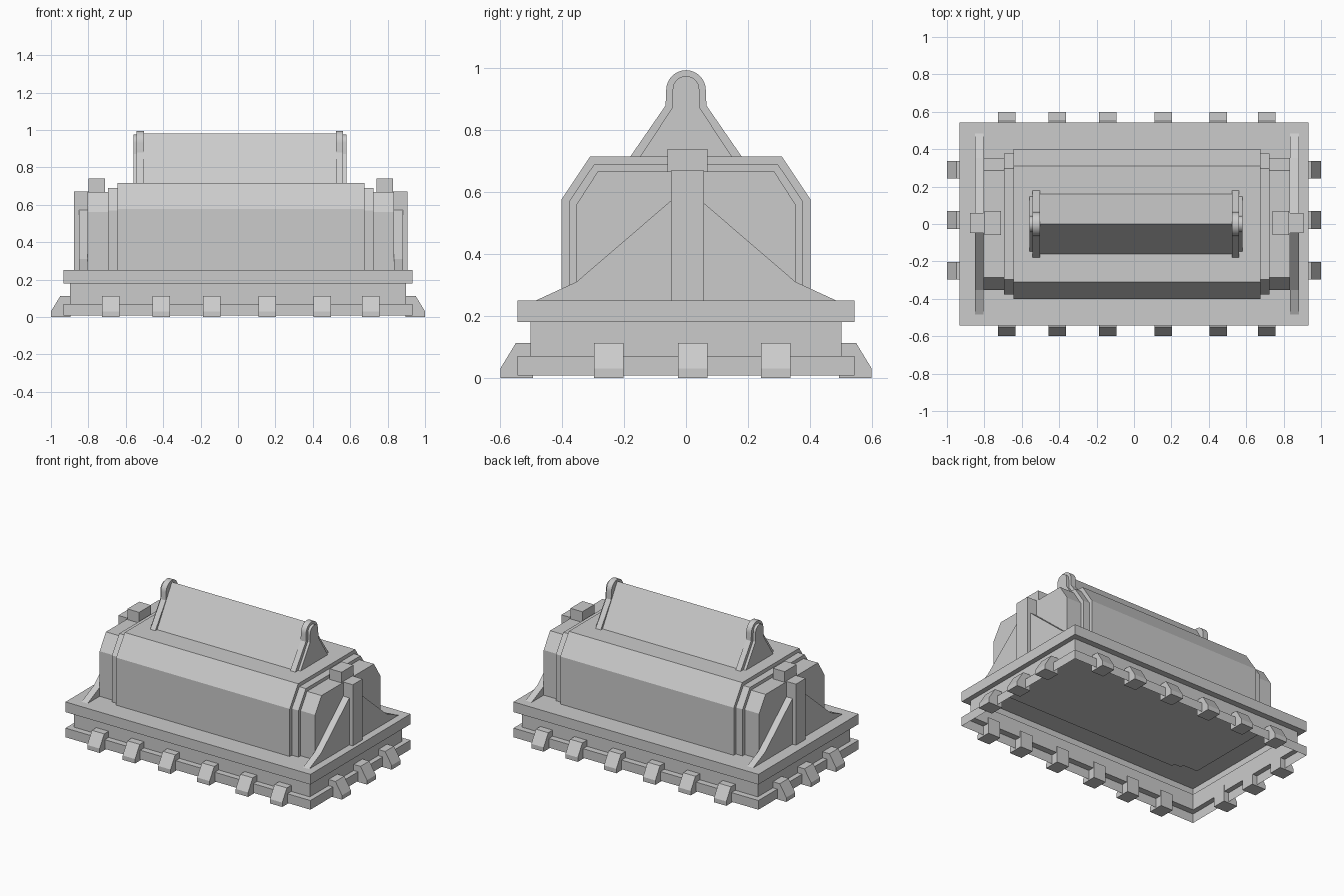
import bpy, bmesh, math
from mathutils import Vector

if "Cube" in bpy.data.objects:
    bpy.data.objects.remove(bpy.data.objects["Cube"])

GREY = (0.6, 0.6, 0.6, 1)
mat = bpy.data.materials.new("plain_grey")
mat.use_nodes = True
mat.diffuse_color = GREY
mat.node_tree.nodes["Principled BSDF"].inputs["Base Color"].default_value = GREY


def finish(name, bm):
    mesh = bpy.data.meshes.new(name)
    bm.to_mesh(mesh)
    bm.free()
    mesh.materials.append(mat)
    obj = bpy.data.objects.new(name, mesh)
    bpy.context.collection.objects.link(obj)
    return obj


def prism(name, outline, start, end, place):
    """Extrude a 2D outline from start to end; place maps (u, v, depth) to a point."""
    bm = bmesh.new()
    face = bm.faces.new([bm.verts.new(place(u, v, start)) for u, v in outline])
    shift = Vector(place(0, 0, end)) - Vector(place(0, 0, start))
    moved = bmesh.ops.extrude_face_region(bm, geom=[face])["geom"]
    bmesh.ops.translate(bm, vec=shift,
                        verts=[v for v in moved if isinstance(v, bmesh.types.BMVert)])
    bmesh.ops.recalc_face_normals(bm, faces=bm.faces)
    return finish(name, bm)


def along_x(name, outline, x0, x1):
    return prism(name, outline, x0, x1, lambda u, v, d: (d, u, v))


def box(name, x0, x1, y0, y1, z0, z1):
    return along_x(name, [(y0, z0), (y1, z0), (y1, z1), (y0, z1)], x0, x1)


def mirrored(half):
    """Complete a half outline by reflecting it across the centre."""
    return half + [(-u, v) for u, v in reversed(half) if u > 1e-6]


# Base: hollow shell with a lower flange, recessed web and upper slab
bm = bmesh.new()
wide, narrow = (0.932, 0.544), (0.898, 0.502)
levels = [(wide, 0.007), (wide, 0.07), (narrow, 0.07),
          (narrow, 0.18), (wide, 0.18), (wide, 0.25)]
rings = [[bm.verts.new((sx * w, sy * d, z))
          for sx, sy in ((-1, -1), (1, -1), (1, 1), (-1, 1))] for (w, d), z in levels]
for low, high in zip(rings, rings[1:]):
    for i in range(4):
        j = (i + 1) % 4
        bm.faces.new((low[i], low[j], high[j], high[i]))
bm.faces.new(rings[-1])
finish("base_frame", bm)

# Clips around the base
clip = [(0, 0), (0.105, 0), (0.105, 0.03), (0.055, 0.112), (0, 0.112)]
for side, label in ((-1, "front"), (1, "back")):
    for x in (-0.68, -0.41, -0.14, 0.157, 0.45, 0.71):
        prism(label + "_clip", clip, x - 0.047, x + 0.047,
              lambda u, v, d, s=side: (d, s * (0.495 + u), v))
for side, label in ((-1, "right"), (1, "left")):
    for y in (-0.25, 0.022, 0.29):
        prism(label + "_clip", clip, y - 0.048, y + 0.048,
              lambda u, v, d, s=side: (s * (0.895 + u), d, v))

# Housing: three nested chamfered sections
MID = 0.015
for name, reach, half, shoulder, roof, top in (
        ("housing_centre", 0.66, 0.402, 0.577, 0.31, 0.715),
        ("housing_step", 0.71, 0.378, 0.57, 0.297, 0.69),
        ("housing_ends", 0.82, 0.354, 0.56, 0.285, 0.667)):
    along_x(name, mirrored([(half, 0.245), (half, shoulder), (roof, top)]),
            MID - reach, MID + reach)

# Ends: gusset, post and top block
gusset = mirrored([(0.485, 0.25), (0.354, 0.31), (0.048, 0.573)])
for side, label in ((-1, "right"), (1, "left")):
    def at(reach):
        return MID + side * reach
    along_x(label + "_gusset", gusset, at(0.82), at(0.866))
    box(label + "_post", at(0.81), at(0.892), -0.048, 0.058, 0.25, 0.67)
    box(label + "_top_block", at(0.725), at(0.815), -0.06, 0.07, 0.66, 0.74)

# Ridge roof between two rounded end plates
along_x("ridge_roof", mirrored([(0.162, 0.712), (0.0, 0.982)]), -0.515, 0.535)


def keyhole(foot, neck, neck_z, centre_z, radius, steps=8):
    half = [(foot, 0.712), (neck, neck_z)]
    for i in range(steps + 1):
        a = math.pi / 2 * i / steps
        half.append((radius * math.cos(a), centre_z + radius * math.sin(a)))
    return mirrored(half)


plate = keyhole(0.182, 0.066, 0.88, 0.93, 0.064)
boss = keyhole(0.15, 0.045, 0.872, 0.932, 0.043)
for side, label in ((-1, "right"), (1, "left")):
    p = along_x(label + "_ridge_plate", plate, 0.01 + side * 0.513, 0.01 + side * 0.552)
    b = along_x(label + "_ridge_boss", boss, 0.01 + side * 0.54, 0.01 + side * 0.57)
    for obj in (p, b):
        bpy.ops.object.select_all(action="DESELECT")
        obj.select_set(True)
        bpy.context.view_layer.objects.active = obj
        bpy.ops.object.shade_smooth_by_angle(angle=math.radians(25))
